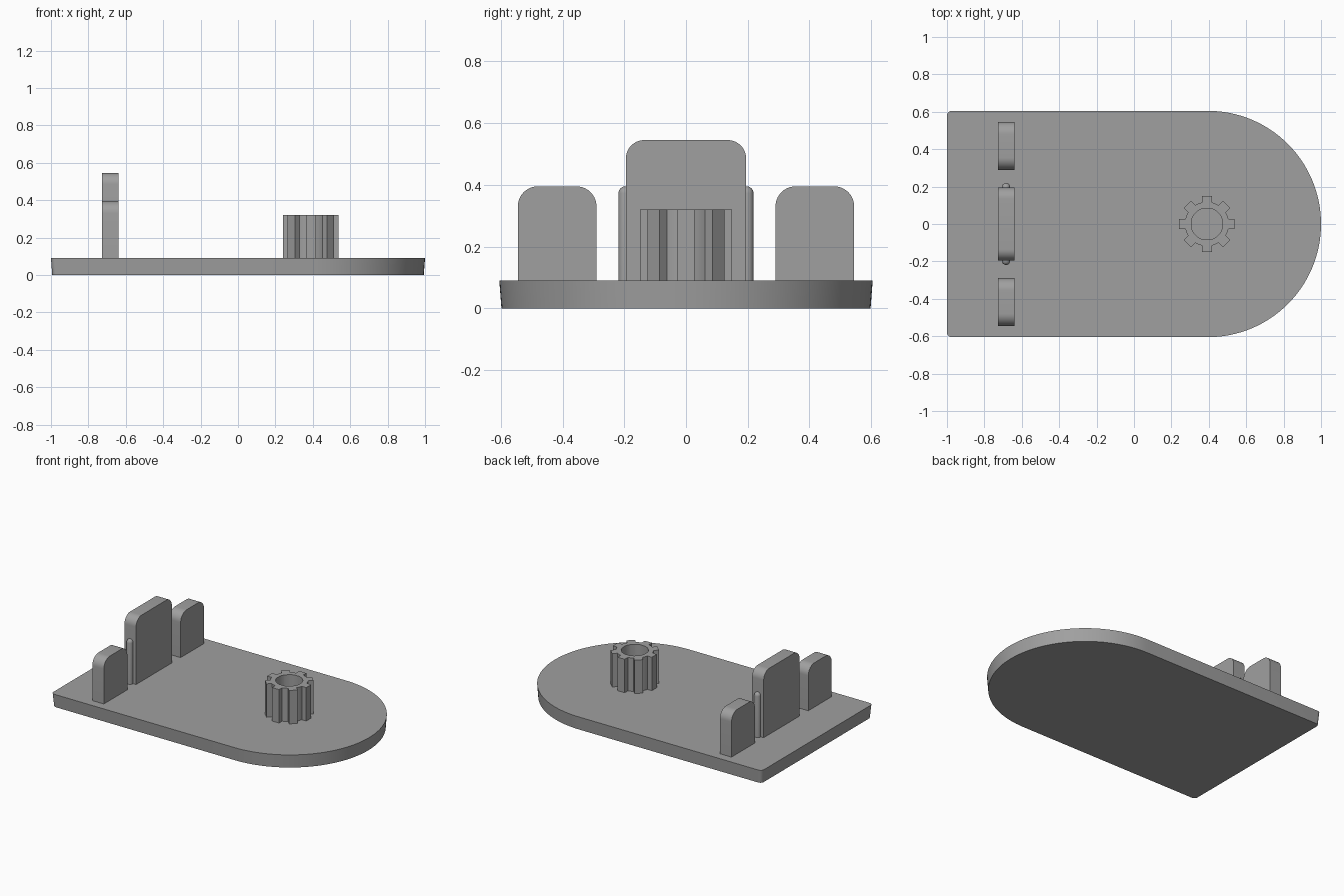
import bpy, bmesh, math
from math import pi, cos, sin

if "Cube" in bpy.data.objects:
    bpy.data.objects.remove(bpy.data.objects["Cube"])

grey = bpy.data.materials.new("plain_grey")
grey.diffuse_color = (0.35, 0.35, 0.35, 1)
grey.use_nodes = True
grey.node_tree.nodes["Principled BSDF"].inputs["Base Color"].default_value = grey.diffuse_color


def finish(name, bm):
    """Turn a bmesh into a named object with smooth curves and sharp edges."""
    bmesh.ops.recalc_face_normals(bm, faces=bm.faces[:])
    mesh = bpy.data.meshes.new(name)
    bm.to_mesh(mesh)
    bm.free()
    mesh.materials.append(grey)
    ob = bpy.data.objects.new(name, mesh)
    bpy.context.collection.objects.link(ob)
    bpy.ops.object.select_all(action='DESELECT')
    ob.select_set(True)
    bpy.context.view_layer.objects.active = ob
    bpy.ops.object.shade_smooth_by_angle(angle=math.radians(30))
    return ob


def arc(cx, cy, r, a0, a1, n):
    return [(cx + r * cos(a0 + (a1 - a0) * i / n),
             cy + r * sin(a0 + (a1 - a0) * i / n)) for i in range(n + 1)]


def loft(name, lower, upper):
    """Closed solid between two matching 3D loops."""
    bm = bmesh.new()
    a = [bm.verts.new(p) for p in lower]
    b = [bm.verts.new(p) for p in upper]
    n = len(a)
    for i in range(n):
        j = (i + 1) % n
        bm.faces.new((a[i], a[j], b[j], b[i]))
    bm.faces.new(a[::-1])
    bm.faces.new(b)
    return finish(name, bm)


BASE_TOP = 0.09


# Base plate: rounded right end, small left corners, sides tapering downward
def plate_outline(inset, z):
    r, c = 0.605 - inset, 0.025
    left = -1 + inset
    pts = arc(0.395, 0, r, -pi / 2, pi / 2, 64)
    pts += arc(left + c, r - c, c, pi / 2, pi, 6)
    pts += arc(left + c, -r + c, c, pi, 1.5 * pi, 6)
    return [(x, y, z) for x, y in pts]


loft("base_plate", plate_outline(0.007, 0), plate_outline(0, BASE_TOP))


# Upright tabs with rounded top corners
def tab(name, y0, y1, top, r):
    prof = [(y0, BASE_TOP - 0.01), (y1, BASE_TOP - 0.01)]
    prof += arc(y1 - r, top - r, r, 0, pi / 2, 10)
    prof += arc(y0 + r, top - r, r, pi / 2, pi, 10)
    loft(name, [(-0.728, y, z) for y, z in prof], [(-0.64, y, z) for y, z in prof])


tab("center_tab", -0.195, 0.195, 0.545, 0.06)
tab("back_tab", 0.29, 0.545, 0.395, 0.065)
tab("front_tab", -0.545, -0.29, 0.395, 0.065)

# Dome-topped ribs on the edges of the center tab
for name, side in (("back_rib", 1), ("front_rib", -1)):
    r, n = 0.022, 20
    rings = [(r, BASE_TOP - 0.01)] + [(r * cos(a), 0.373 + r * sin(a))
                                      for a in (0, pi / 8, pi / 4, 3 * pi / 8)]
    bm = bmesh.new()
    loops = [[bm.verts.new((x, y, z)) for x, y in
              arc(-0.684, side * 0.197, rad, 0, 2 * pi, n)[:-1]] for rad, z in rings]
    tip = bm.verts.new((-0.684, side * 0.197, 0.395))
    for lo, hi in zip(loops, loops[1:]):
        for i in range(n):
            j = (i + 1) % n
            bm.faces.new((lo[i], lo[j], hi[j], hi[i]))
    for i in range(n):
        bm.faces.new((loops[-1][i], loops[-1][(i + 1) % n], tip))
    bm.faces.new(loops[0][::-1])
    finish(name, bm)

# Hollow gear post with eight straight-sided teeth
TIP, ROOT, BORE, HALF = 0.151, 0.118, 0.085, 0.027
ra, ta = math.asin(HALF / ROOT), math.asin(HALF / TIP)
outer = []
for k in range(8):
    a = k * pi / 4
    gap = pi / 4 - 2 * ra
    outer += [(ROOT, a - ra), (TIP, a - ta), (TIP, a + ta), (ROOT, a + ra),
              (ROOT, a + ra + gap / 3), (ROOT, a + ra + 2 * gap / 3)]
bm = bmesh.new()


def ring(pts, z):
    return [bm.verts.new((0.39 + r * cos(a), r * sin(a), z)) for r, a in pts]


inner = [(BORE, a) for r, a in outer]
loops = [ring(outer, BASE_TOP), ring(outer, 0.32), ring(inner, 0.32), ring(inner, BASE_TOP)]
for p, q in zip(loops, loops[1:] + loops[:1]):
    for i in range(len(p)):
        j = (i + 1) % len(p)
        bm.faces.new((p[i], p[j], q[j], q[i]))
finish("gear_post", bm)
